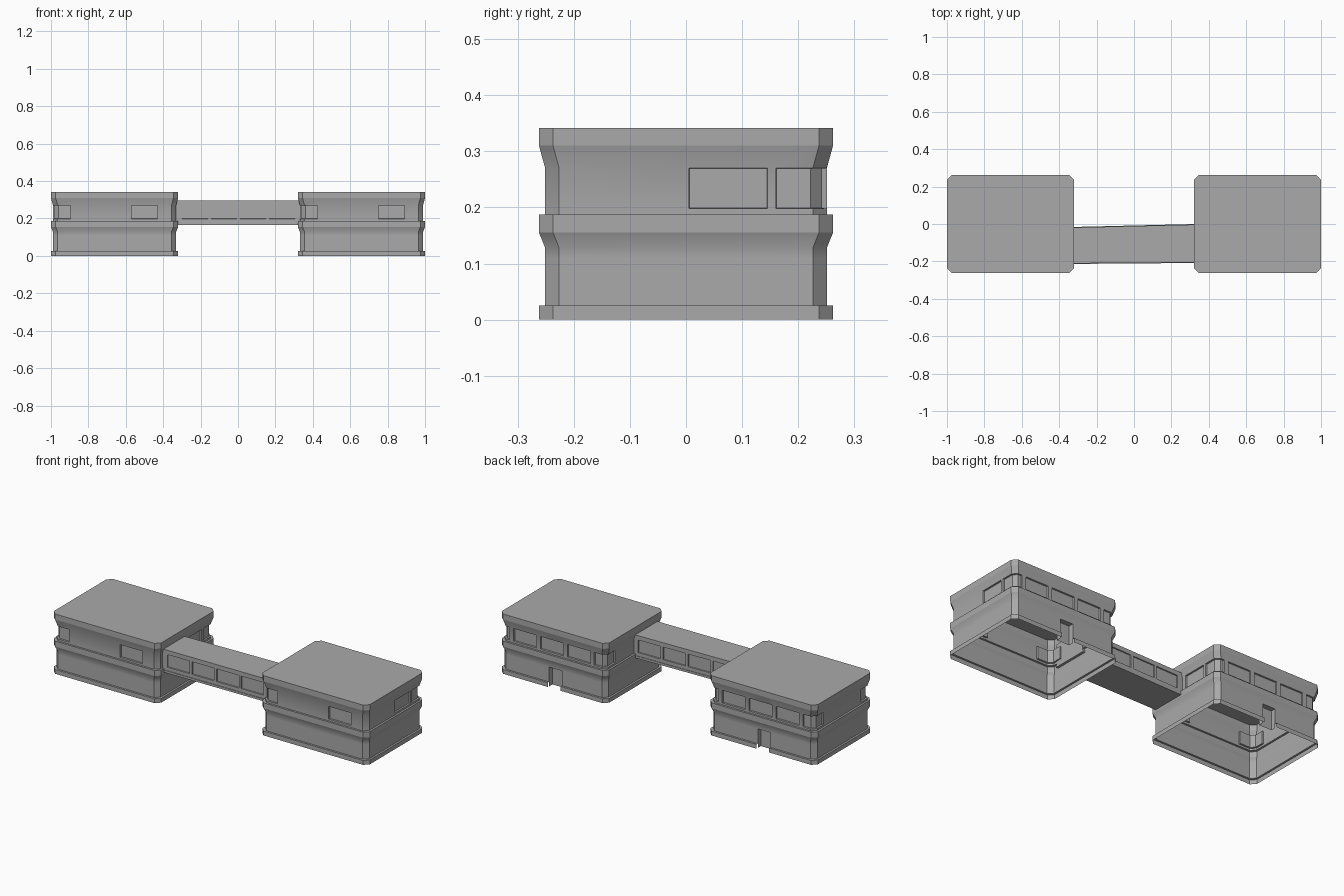
import bpy, bmesh, math

if "Cube" in bpy.data.objects:
    bpy.data.objects.remove(bpy.data.objects["Cube"])

grey = bpy.data.materials.new("plain grey")
grey.use_nodes = True
grey.diffuse_color = (0.4, 0.4, 0.4, 1)
grey.node_tree.nodes["Principled BSDF"].inputs["Base Color"].default_value = (0.4, 0.4, 0.4, 1)

SILL, HEAD = 0.198, 0.27


def finish(bm, name, location=(0, 0, 0)):
    mesh = bpy.data.meshes.new(name)
    bm.to_mesh(mesh)
    bm.free()
    mesh.materials.append(grey)
    obj = bpy.data.objects.new(name, mesh)
    bpy.context.collection.objects.link(obj)
    obj.location = location
    bpy.ops.object.select_all(action='DESELECT')
    obj.select_set(True)
    bpy.context.view_layer.objects.active = obj
    bpy.ops.object.shade_smooth_by_angle(angle=math.radians(35), keep_sharp_edges=True)
    return obj


def loft(rings):
    """Join equal closed rings (counter-clockwise, bottom to top) with quads."""
    bm = bmesh.new()
    rows = [[bm.verts.new(p) for p in ring] for ring in rings]
    n = len(rows[0])
    faces = [[bm.faces.new((lo[i], lo[(i + 1) % n], hi[(i + 1) % n], hi[i]))
              for i in range(n)] for lo, hi in zip(rows, rows[1:])]
    return bm, rows, faces


def recess(bm, faces, depth):
    bm.normal_update()
    bmesh.ops.inset_region(bm, faces=faces, thickness=0.001, depth=-depth,
                           use_even_offset=True)


# --- Hollow blocks: chamfered plan, moulded wall profile, ribbon windows ---
HX, HY, CHAMFER, STEP = 0.34, 0.262, 0.025, 0.011
DOOR = (0.03, -0.05)
DOOR_TOP = 0.11
# Window jambs on the front, left, back and right sides; each one toggles glass
JAMBS = [(-0.235, 0.09, 0.23),
         (0.005, 0.145, 0.16),
         (0.28, 0.255, 0.11, 0.085, DOOR[0], DOOR[1], -0.06, -0.085, -0.23, -0.255),
         (0.17, -0.17)]
PROFILE = [(0, 0), (0.025, 0), (0.025, STEP), (DOOR_TOP, STEP), (0.128, STEP),
           (0.155, 0), (0.187, 0), (0.187, STEP), (SILL, STEP), (HEAD, STEP),
           (0.31, 0), (0.342, 0)]


def plan(inset, z):
    x, y = HX - inset, HY - inset
    a, b = x - CHAMFER, y - CHAMFER
    front, left, back, right = JAMBS
    pts = [(u, -y) for u in (-a, *front, a)]
    pts += [(x, v) for v in (-b, *left, b)]
    pts += [(u, y) for u in (a, *back, -a)]
    pts += [(-x, v) for v in (b, *right, -b)]
    return [(px, py, z) for px, py in pts]


def glass_flags():
    flags, glass = [], True
    for side in JAMBS:
        flags.append(glass)
        for jamb in side:
            if jamb not in DOOR:
                glass = not glass
            flags.append(glass)
        flags.append(glass)
    return flags


def block(name, cx):
    bm, rows, faces = loft([plan(d, z) for z, d in PROFILE])
    bm.faces.new(rows[-1])
    # Crisp lower edges of the two projecting bands
    for z in (0.155, 0.31):
        for e in bm.edges:
            if all(abs(v.co.z - z) < 1e-4 for v in e.verts):
                e.smooth = False
    band = next(i for i, (z, d) in enumerate(PROFILE) if z == SILL)
    windows = [f for f, g in zip(faces[band], glass_flags()) if g]
    # Doorway through the base and lower wall at the back
    doorway = [f for row in faces[:3] for f in row
               if f.calc_center_median().y > HY - 0.02
               and DOOR[1] < f.calc_center_median().x < DOOR[0]]
    recess(bm, windows, 0.009)
    bmesh.ops.delete(bm, geom=doorway, context='FACES')
    finish(bm, name + "_shell", (cx, 0, 0))

    # Porch: jambs, lintel and set-back door
    bm = bmesh.new()
    outer, inner = HY - STEP, HY - 0.04
    outline = [(DOOR[0], 0), (DOOR[0], DOOR_TOP), (DOOR[1], DOOR_TOP), (DOOR[1], 0)]
    near = [bm.verts.new((x, outer, z)) for x, z in outline]
    far = [bm.verts.new((x, inner, z)) for x, z in outline]
    for i in range(3):
        bm.faces.new((near[i], near[i + 1], far[i + 1], far[i]))
    bm.faces.new(far)
    finish(bm, name + "_door", (cx, 0, 0))


block("right_block", -0.66)
block("left_block", 0.66)

# --- Enclosed bridge, slightly skewed, with four windows on each side ---
END, PITCH, WIDTH = 0.334, 0.155, 0.14
starts = [-0.3 + PITCH * i for i in range(4)]
xs = [-END] + [x for s in starts for x in (s, s + WIDTH)] + [END]


def bridge_ring(z, lip):
    front = [(x, -0.208 - lip + 0.008 * x, z) for x in xs]
    back = [(x, -0.011 + lip + 0.024 * x, z) for x in reversed(xs)]
    return front + back


bm, rows, faces = loft([bridge_ring(z, lip) for z, lip in
                        ((0.165, 0.003), (0.178, 0.003), (0.178, 0),
                         (SILL, 0), (HEAD, 0), (0.295, 0))])
bm.faces.new(rows[-1])
bm.faces.new(rows[0][::-1])
count = len(xs)
recess(bm, [f for i, f in enumerate(faces[3]) if i % count % 2 == 1 and i % count < count - 1],
       0.006)
finish(bm, "bridge")
